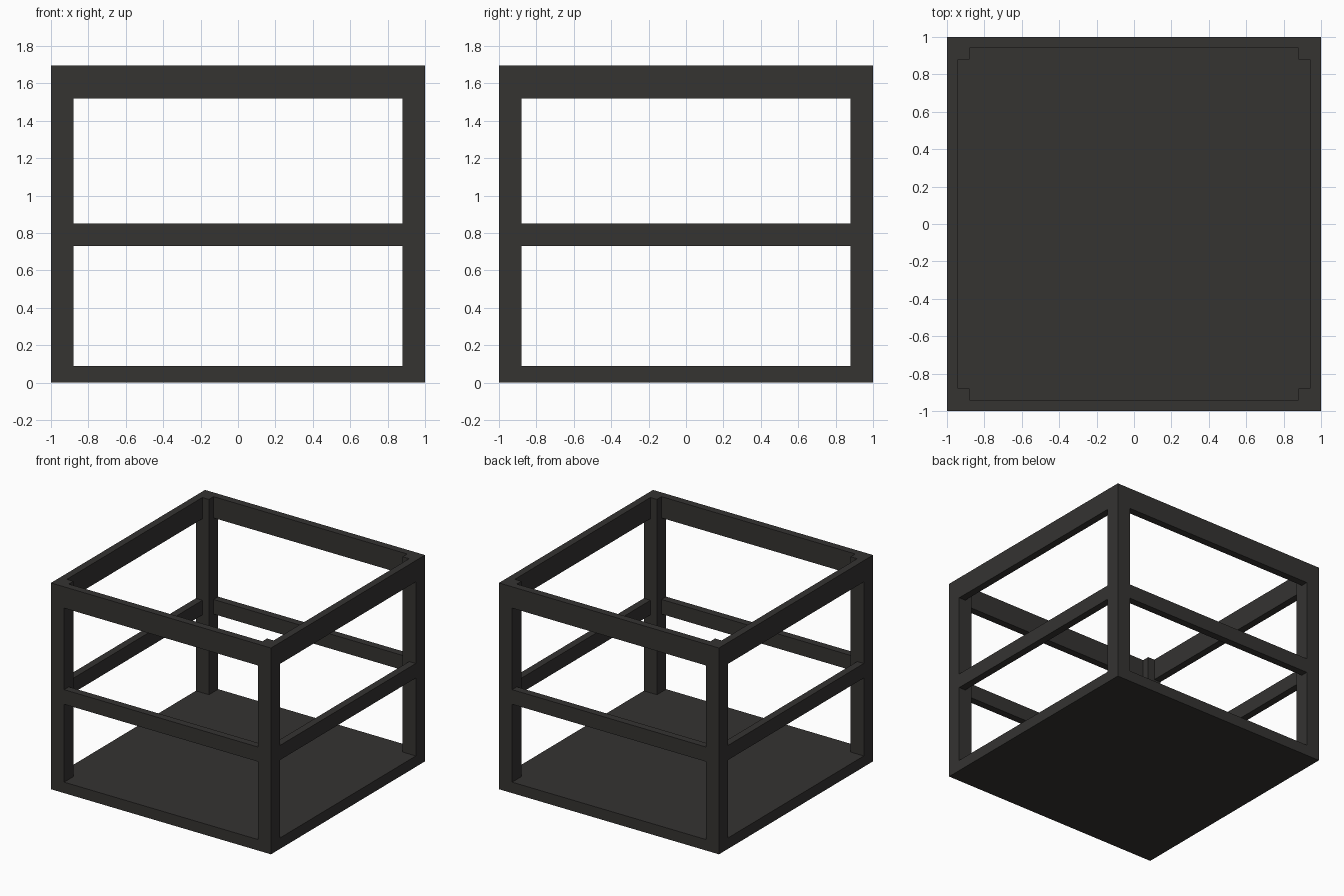
import bpy

if "Cube" in bpy.data.objects:
    bpy.data.objects.remove(bpy.data.objects["Cube"])

POST = 0.12        # square post width
RAIL = 0.06        # rail thickness
FLOOR = 0.09       # floor slab height
HEIGHT = 1.695

metal = bpy.data.materials.new("dark_metal")
metal.diffuse_color = (0.035, 0.033, 0.031, 1)
metal.use_nodes = True
metal.node_tree.nodes["Principled BSDF"].inputs["Base Color"].default_value = metal.diffuse_color


def box(name, x, y, z):
    """Box from (min, max) ranges."""
    bpy.ops.mesh.primitive_cube_add(
        size=1, location=[(a + b) / 2 for a, b in (x, y, z)])
    ob = bpy.context.object
    ob.name = name
    ob.scale = [b - a for a, b in (x, y, z)]
    bpy.ops.object.transform_apply(location=False, rotation=False, scale=True)
    ob.data.materials.append(metal)
    return ob


def side(s, depth):
    """Range reaching inward from the outer face on side s."""
    return tuple(sorted((s, s * (1 - depth))))


# Floor slab
box("floor", (-1, 1), (-1, 1), (0, FLOOR))

# Corner posts
for sx, lr in ((-1, "left"), (1, "right")):
    for sy, fb in ((-1, "front"), (1, "back")):
        box(f"{fb}_{lr}_post", side(sx, POST), side(sy, POST), (FLOOR, HEIGHT))

# Middle and top rails, flush with the outside of the posts
span = (-1 + POST, 1 - POST)
for level, z in (("middle", (0.73, 0.85)), ("top", (1.52, HEIGHT))):
    for s, fb, lr in ((-1, "front", "left"), (1, "back", "right")):
        box(f"{fb}_{level}_rail", span, side(s, RAIL), z)
        box(f"{lr}_{level}_rail", side(s, RAIL), span, z)
